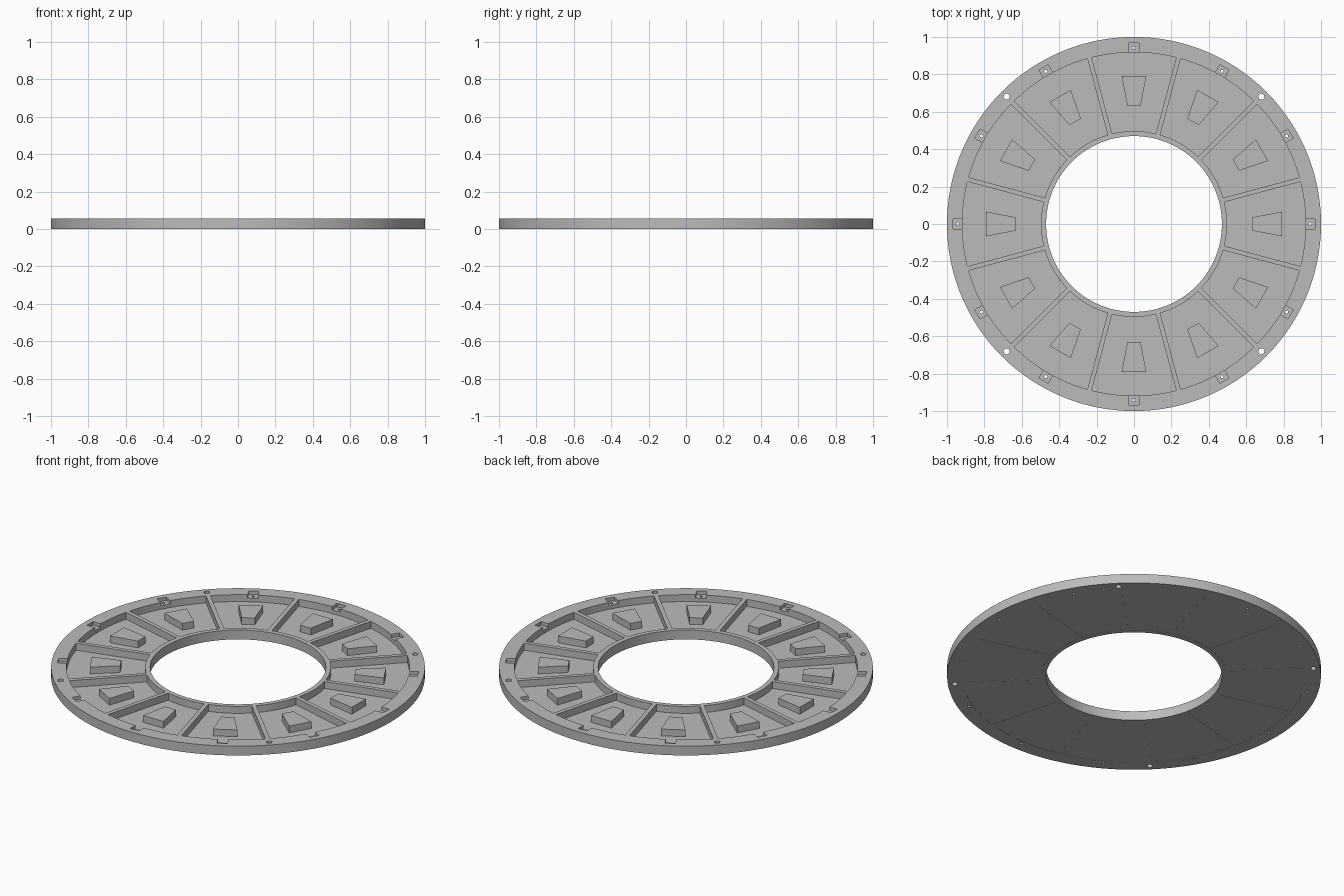
import bpy
import bmesh
import math

HEIGHT, FLOOR, COUNT = 0.055, 0.014, 12
STEP = 2 * math.pi / COUNT

cube = bpy.data.objects.get("Cube")
if cube:
    bpy.data.objects.remove(cube)

grey = bpy.data.materials.new("plain_grey")
grey.use_nodes = True
colour = (0.5, 0.5, 0.5, 1)
grey.diffuse_color = colour
grey.node_tree.nodes["Principled BSDF"].inputs["Base Color"].default_value = colour


def circle(radius, sides, centre=0.0):
    turn = 2 * math.pi / sides
    return [(centre + radius * math.cos(i * turn), radius * math.sin(i * turn))
            for i in range(sides)]


def arc(radius, half_rib, sides=16):
    """Arc across one sector, stopping half a rib short of each edge."""
    half = STEP / 2 - math.asin(half_rib / radius)
    angles = [half * (2 * i / sides - 1) for i in range(sides + 1)]
    return [(radius * math.cos(a), radius * math.sin(a)) for a in angles]


def prism(bm, outline, low, high, turn=0.0):
    """Upright prism over an outline, turned about the ring axis."""
    c, s = math.cos(turn), math.sin(turn)
    rings = [[bm.verts.new((x * c - y * s, x * s + y * c, z)) for x, y in outline]
             for z in (low, high)]
    bm.faces.new(rings[0][::-1])
    bm.faces.new(rings[1])
    n = len(outline)
    for i in range(n):
        j = (i + 1) % n
        bm.faces.new((rings[0][i], rings[0][j], rings[1][j], rings[1][i]))


def make(name, bm):
    bmesh.ops.recalc_face_normals(bm, faces=bm.faces)
    mesh = bpy.data.meshes.new(name)
    bm.to_mesh(mesh)
    bm.free()
    mesh.materials.append(grey)
    ob = bpy.data.objects.new(name, mesh)
    bpy.context.collection.objects.link(ob)
    return ob


# Ring body
bm = bmesh.new()
prism(bm, circle(1.0, 192), 0, HEIGHT)
ring = make("ring_frame", bm)

# Centre opening, pockets, shallow underside panels and bolt holes
cuts = bmesh.new()
prism(cuts, circle(0.47, 192), -0.1, 0.2)
pocket = arc(0.918, 0.012) + arc(0.497, 0.012)[::-1]
for k in range(COUNT):
    prism(cuts, pocket, FLOOR, 0.2, k * STEP)
    prism(cuts, pocket, -0.1, 0.001, k * STEP)
    prism(cuts, circle(0.008, 12, 0.942), -0.1, 0.2, k * STEP)
for k in range(4):
    prism(cuts, circle(0.016, 20, 0.963), -0.1, 0.2, math.pi / 4 + k * math.pi / 2)

# Square notches in the rim
notches = bmesh.new()
square = [(0.912, -0.028), (0.967, -0.028), (0.967, 0.028), (0.912, 0.028)]
for k in range(COUNT):
    prism(notches, square, 0.035, 0.2, k * STEP)

cutters = [make("opening_cutter", cuts), make("notch_cutter", notches)]
for cutter in cutters:
    cutter.hide_render = True
    mod = ring.modifiers.new(cutter.name, "BOOLEAN")
    mod.operation, mod.solver, mod.object = "DIFFERENCE", "EXACT", cutter

# Bake the cuts and drop the cutters
bpy.context.view_layer.update()
graph = bpy.context.evaluated_depsgraph_get()
cut_mesh = bpy.data.meshes.new_from_object(ring.evaluated_get(graph))
ring.modifiers.clear()
ring.data = cut_mesh
for cutter in cutters:
    bpy.data.objects.remove(cutter)

# Tapered block in the middle of each pocket
wedge = [(0.63, -0.035), (0.79, -0.066), (0.79, 0.066), (0.63, 0.035)]
for k in range(COUNT):
    bm = bmesh.new()
    prism(bm, wedge, FLOOR - 0.002, HEIGHT - 0.001, k * STEP)
    make(f"pocket_block_{k + 1}", bm)

# Smooth round walls, sharp edges
bpy.ops.object.select_all(action="DESELECT")
ring.select_set(True)
bpy.context.view_layer.objects.active = ring
bpy.ops.object.shade_smooth_by_angle(angle=math.radians(35))
